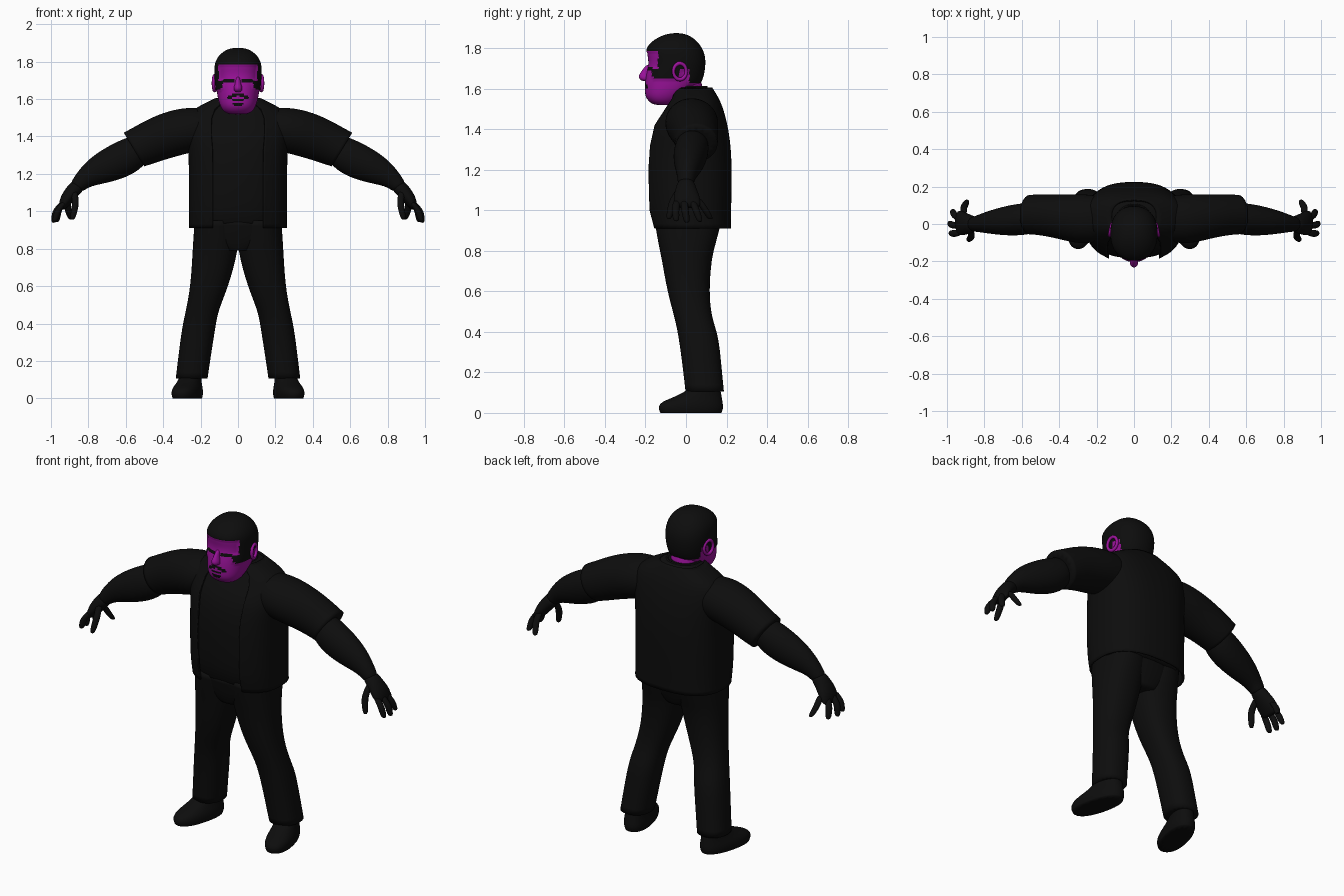
import bpy, bmesh, math
from mathutils import Matrix, Vector

if "Cube" in bpy.data.objects:
    bpy.data.objects.remove(bpy.data.objects["Cube"])


def material(name, rgb):
    m = bpy.data.materials.new(name)
    m.diffuse_color = (*rgb, 1)
    m.use_nodes = True
    m.node_tree.nodes["Principled BSDF"].inputs["Base Color"].default_value = m.diffuse_color
    return m


BLACK = material("black cloth", (0.004, 0.004, 0.004))
PURPLE = material("purple skin", (0.32, 0.006, 0.32))


def power(v, e):
    return math.copysign(abs(v) ** e, v)


def loft(name, rings, mat=BLACK, n=16, exp=2.0, mirror=False, crisp=False,
         skip=(), caps=True, level=2):
    """Skin rings of (x, y, z, radius_u, radius_y, tilt in the xz plane)."""
    bm = bmesh.new()
    rows = []
    for cx, cy, cz, ru, ry, tilt in rings:
        t = math.radians(tilt)
        row = []
        for j in range(n):
            a = 2 * math.pi * j / n
            u = ru * power(math.cos(a), 2 / exp)
            v = ry * power(math.sin(a), 2 / exp)
            row.append(bm.verts.new((cx + u * math.cos(t), cy + v, cz + u * math.sin(t))))
        rows.append(row)
    for lo, hi in zip(rows, rows[1:]):
        for j in range(n):
            if j not in skip:
                k = (j + 1) % n
                bm.faces.new((lo[j], lo[k], hi[k], hi[j]))
    if caps:
        crease = bm.edges.layers.float.new("crease_edge")
        for row in (rows[0], rows[-1]):
            f = bm.faces.new(row)
            if crisp:
                for e in f.edges:
                    e[crease] = 1.0
        bmesh.ops.recalc_face_normals(bm, faces=bm.faces)
    me = bpy.data.meshes.new(name)
    bm.to_mesh(me)
    bm.free()
    me.materials.append(mat)
    for p in me.polygons:
        p.use_smooth = True
    ob = bpy.data.objects.new(name, me)
    bpy.context.collection.objects.link(ob)
    if mirror:
        ob.modifiers.new("mirror", 'MIRROR').use_mirror_merge = False
    if not caps:
        s = ob.modifiers.new("thickness", 'SOLIDIFY')
        s.thickness, s.offset = 0.018, -1
        s.edge_crease_rim = s.edge_crease_outer = 1
    if level:
        sub = ob.modifiers.new("smooth", 'SUBSURF')
        sub.levels = sub.render_levels = level
    return ob


def upright(rows, grow=0.0):
    """Rows of (z, half width, y front, y back) as horizontal rings."""
    return [(0, (f + b) / 2, z, w + grow, (b - f) / 2 + grow, 0) for z, w, f, b in rows]


# Open jacket with the shirt inside
body = [(.91, .262, -.172, .222), (1.0, .264, -.197, .224), (1.2, .264, -.203, .228),
        (1.32, .266, -.194, .222), (1.42, .28, -.17, .207), (1.5, .275, -.115, .185),
        (1.55, .24, -.08, .165), (1.605, .12, -.055, .13)]
loft("jacket", upright(body), n=28, exp=2.5, skip=(19, 20, 21, 22), caps=False)
shirt_rows = [(.925, .25, -.165, .21)] + body[1:]
loft("shirt", upright(shirt_rows, -.017), n=28, exp=2.5, crisp=True)

# Sleeves and forearms
loft("sleeve", [(.16, .03, 1.44, .11, .12, 90), (.28, .025, 1.435, .128, .14, 86),
                (.41, .04, 1.397, .124, .12, 75), (.5, .05, 1.355, .113, .112, 64),
                (.556, .05, 1.33, .108, .108, 58.6)], mirror=True, crisp=True)
loft("forearm", [(.5, .035, 1.35, .08, .08, 60), (.6, .025, 1.285, .102, .09, 62),
                 (.71, .015, 1.238, .09, .077, 66), (.79, .008, 1.198, .068, .058, 58),
                 (.845, 0, 1.15, .046, .042, 32), (.865, 0, 1.12, .04, .04, 30)], mirror=True)

# Hands
loft("palm", [(.845, 0, 1.15, .042, .04, 30), (.882, 0, 1.11, .04, .05, 30),
              (.917, .003, 1.065, .036, .068, 28), (.938, .008, 1.025, .024, .066, 25),
              (.943, .008, 1.012, .012, .05, 25)], mirror=True)
digits = {
    "index_finger": [(.93, -.045, 1.05), (.965, -.052, 1.0), (.98, -.048, .945)],
    "middle_finger": [(.938, -.01, 1.05), (.975, -.005, 1.0), (.985, .005, .938)],
    "ring_finger": [(.935, .03, 1.05), (.962, .05, 1.0), (.97, .07, .942)],
    "little_finger": [(.912, .055, 1.06), (.91, .09, 1.01), (.892, .122, .955)],
    "thumb": [(.875, -.03, 1.11), (.868, -.068, 1.04), (.885, -.085, .955)],
}
for name, (a, b, c) in digits.items():
    a, b, c = Vector(a), Vector(b), Vector(c)
    path = [(a, .018), ((a + b) / 2, .02), (b, .02), ((b + c) / 2, .019),
            (b.lerp(c, .85), .016), (c, .009)]
    loft(name, [(*p, r, r, 0) for p, r in path], n=8, mirror=True)

# Trousers
loft("hips", upright([(.79, .1, -.11, .12), (.84, .215, -.135, .145), (.95, .228, -.158, .178)]),
     n=20, exp=2.3, crisp=True)
loft("trouser_leg", [(.115, .01, .95, .118, .168, 0), (.12, .005, .83, .122, .142, 0),
                     (.125, .003, .765, .12, .125, 0), (.152, .01, .6, .103, .104, 0),
                     (.192, .035, .47, .087, .092, 0), (.21, .062, .38, .09, .1, 0),
                     (.23, .078, .24, .088, .097, 0), (.248, .0925, .105, .086, .096, 0)],
     n=20, exp=2.3, mirror=True, crisp=True)

# Shoes, toes turned out
shoe = loft("shoe", [(0, (f + b) / 2, z, w, (b - f) / 2, 0) for z, w, f, b in [
    (0, .07, -.22, .095), (.025, .077, -.232, .105), (.055, .073, -.218, .1),
    (.08, .062, -.14, .095), (.125, .055, -.06, .085)]], mirror=True, crisp=True, exp=2.3)
shoe.data.transform(Matrix.Translation((.256, .085, 0)) @ Matrix.Rotation(math.radians(14), 4, 'Z'))

# Neck and collar
loft("neck", upright([(1.48, .085, -.07, .1), (1.57, .08, -.07, .088), (1.68, .078, -.07, .075)]), PURPLE)
loft("collar", upright([(1.55, .13, -.075, .135), (1.59, .108, -.075, .118), (1.612, .095, -.07, .105)]),
     n=20, caps=False)

# Head: smoothed first, so hair and features can be coloured face by face
head = loft("head", upright([
    (1.518, .045, -.15, -.07), (1.53, .075, -.178, -.04), (1.56, .096, -.203, 0),
    (1.6, .108, -.205, .05), (1.64, .114, -.203, .078), (1.68, .119, -.196, .088),
    (1.715, .122, -.186, .092), (1.75, .123, -.188, .092), (1.785, .121, -.196, .083),
    (1.815, .11, -.182, .065), (1.842, .087, -.148, .04), (1.862, .055, -.105, .005),
    (1.869, .02, -.065, -.03)]), PURPLE, n=24, exp=2.25)
deps = bpy.context.evaluated_depsgraph_get()
smooth_mesh = bpy.data.meshes.new_from_object(head.evaluated_get(deps))
head.modifiers.clear()
head.data = smooth_mesh
smooth_mesh.name = "head"
if not smooth_mesh.materials:
    smooth_mesh.materials.append(PURPLE)
smooth_mesh.materials.append(BLACK)


def is_hair(x, y, z):
    sideburn = -.165 < y < -.035 and z > 1.645 + max(0, -.135 - y) * .5 and z < 1.7
    return z > 1.787 or (y > -.135 and z > 1.695) or sideburn or (y > .015 and z > 1.635)


def is_feature(x, y, z):
    if y > -.12:
        return False
    x = abs(x)
    eye = .02 < x < .076 and abs(z - 1.7 + (x - .048) ** 2 * 3) < .008
    moustache = x < .055 and abs(z - 1.626 + x * .35) < .009
    mouth = x < .032 and abs(z - 1.595) < .004
    goatee = x < .03 and abs(z - 1.568 - x * .3) < .009
    return eye or moustache or mouth or goatee


hair_verts = set()
for p in smooth_mesh.polygons:
    hair = is_hair(*p.center)
    p.material_index = 1 if hair or is_feature(*p.center) else 0
    if hair:
        hair_verts.update(p.vertices)
normals = {i: smooth_mesh.vertices[i].normal.copy() for i in hair_verts}
for i, nrm in normals.items():
    smooth_mesh.vertices[i].co += nrm * .005

# Nose
loft("nose", upright([(1.637, .012, -.215, -.18), (1.645, .024, -.23, -.17), (1.662, .024, -.238, -.17),
                      (1.69, .014, -.218, -.165), (1.72, .01, -.195, -.165)]), PURPLE, n=12)

# Ears
bpy.ops.mesh.primitive_torus_add(major_radius=.036, minor_radius=.009,
                                 major_segments=24, minor_segments=8)
ear = bpy.context.object
ear.name = "ear"
ear.data.transform(Matrix.Translation((.125, -.03, 1.685)) @ Matrix.Rotation(math.radians(12), 4, 'Z')
                   @ Matrix.Rotation(math.radians(90), 4, 'Y') @ Matrix.Diagonal((1.1, .9, 1, 1)))
ear.data.materials.append(PURPLE)
for p in ear.data.polygons:
    p.use_smooth = True
ear.modifiers.new("mirror", 'MIRROR').use_mirror_merge = False
